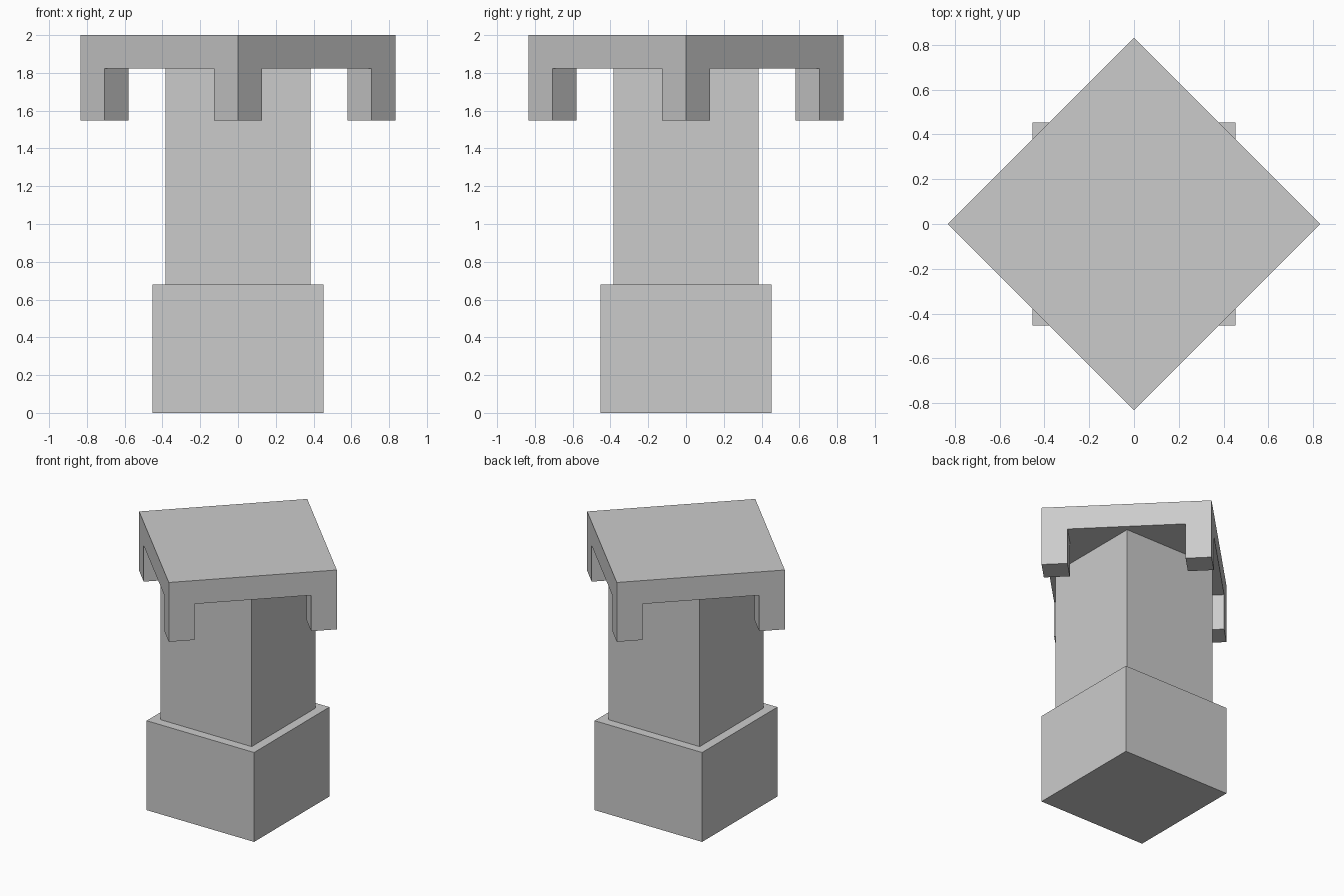
import bpy
from math import radians
from mathutils import Matrix, Vector

if "Cube" in bpy.data.objects:
    bpy.data.objects.remove(bpy.data.objects["Cube"])

TURN = Matrix.Rotation(radians(45), 4, 'Z')


def box(name, half, z0, z1, centre=(0, 0), turned=False):
    """Square block of half-width `half` between z0 and z1."""
    bpy.ops.mesh.primitive_cube_add(size=2)
    ob = bpy.context.object
    ob.name = name
    place = Matrix.Translation(Vector((*centre, (z0 + z1) / 2)))
    ob.data.transform(place @ Matrix.Diagonal((half, half, (z1 - z0) / 2, 1)))
    if turned:
        ob.data.transform(TURN)
    return ob


# Pedestal base and narrower shaft
box("base", 0.453, 0, 0.681)
box("shaft", 0.384, 0.681, 1.822)

# Cap slab turned 45 degrees to the shaft
CAP = 0.589
box("cap", CAP, 1.822, 2.0, turned=True)

# Square drop block under each cap corner
DROP = 0.09
for i, (sx, sy) in enumerate(((1, 1), (-1, 1), (-1, -1), (1, -1)), 1):
    offset = CAP - DROP
    box(f"corner_drop_{i}", DROP, 1.548, 1.822, (sx * offset, sy * offset), True)
